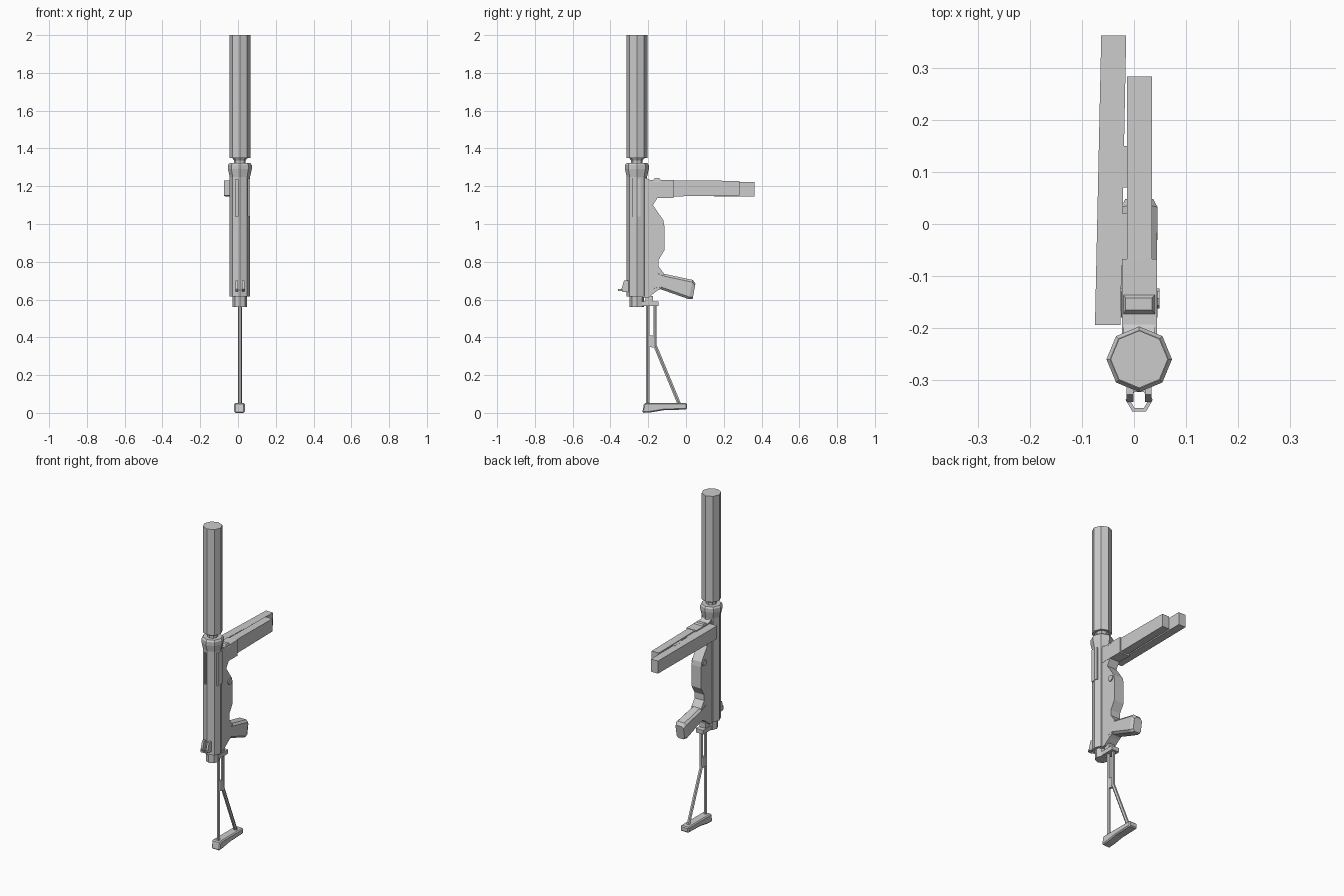
import bpy, bmesh, math
from mathutils import Vector

if "Cube" in bpy.data.objects:
    bpy.data.objects.remove(bpy.data.objects["Cube"])

CX, CY = 0.01, -0.26   # axis of the tubular body


def finish(name, bm):
    bmesh.ops.recalc_face_normals(bm, faces=bm.faces)
    me = bpy.data.meshes.new(name)
    bm.to_mesh(me)
    bm.free()
    ob = bpy.data.objects.new(name, me)
    bpy.context.collection.objects.link(ob)
    return ob


def loft(name, rings):
    """Closed skin through a list of rings with equal point counts."""
    bm = bmesh.new()
    vs = [[bm.verts.new(p) for p in r] for r in rings]
    n = len(vs[0])
    for a, b in zip(vs, vs[1:]):
        for i in range(n):
            j = (i + 1) % n
            bm.faces.new((a[i], a[j], b[j], b[i]))
    bm.faces.new(vs[0])
    bm.faces.new(vs[-1])
    return finish(name, bm)


def tube(name, profile, sides=8, cx=CX, cy=CY):
    """Faceted vertical turning from (radius, z) pairs."""
    return loft(name, [[(cx + r * math.cos(math.tau * i / sides),
                         cy + r * math.sin(math.tau * i / sides), z)
                        for i in range(sides)] for r, z in profile])


def prism(name, yz, x0, x1):
    """Side-view profile extruded across x."""
    return loft(name, [[(x, y, z) for y, z in yz] for x in (x0, x1)])


def box(name, x0, x1, y0, y1, z0, z1):
    return prism(name, [(y0, z0), (y1, z0), (y1, z1), (y0, z1)], x0, x1)


def section(x0, x1, y, z0, z1):
    return [(x0, y, z0), (x1, y, z0), (x1, y, z1), (x0, y, z1)]


def rod(name, a, b, r):
    """Six-sided bar between two (y, z) points on the centre plane."""
    a, b = Vector((CX, *a)), Vector((CX, *b))
    q = (b - a).to_track_quat('Z', 'Y')
    circle = [Vector((r * math.cos(i * math.pi / 3), r * math.sin(i * math.pi / 3), 0)) for i in range(6)]
    return loft(name, [[p + q @ c for c in circle] for p in (a, b)])


def bevel(ob, width):
    m = ob.modifiers.new("bevel", 'BEVEL')
    m.width, m.segments, m.limit_method = width, 1, 'ANGLE'
    m.angle_limit = math.radians(60)


# Octagonal tubes
tube("long_tube", [(0.055, 1.35), (0.055, 2.0)])
tube("neck", [(0.03, 1.31), (0.03, 1.335), (0.042, 1.352)])
body = tube("main_body", [(0.054, 0.615), (0.054, 1.25), (0.063, 1.29), (0.063, 1.312), (0.056, 1.322)])
tube("end_cap", [(0.038, 0.56), (0.038, 0.62)])

# Front slot cut into the body, and side cover strip
cutter = box("slot_cutter", -0.013, 0.001, -0.33, -0.295, 1.04, 1.235)
cutter.hide_render = True
cutter.hide_set(True)
m = body.modifiers.new("slot", 'BOOLEAN')
m.object, m.solver = cutter, 'EXACT'
box("cover_strip", 0.045, 0.063, -0.285, -0.24, 1.04, 1.24)

# Lower housing
housing = prism("lower_housing", [
    (-0.25, 1.14), (-0.15, 1.14), (-0.175, 1.10), (-0.12, 1.02), (-0.115, 0.99),
    (-0.115, 0.86), (-0.145, 0.81), (-0.145, 0.775), (-0.115, 0.735), (-0.13, 0.66),
    (-0.155, 0.645), (-0.20, 0.61), (-0.25, 0.61)], -0.022, 0.043)

# Hand grip: chamfered section swept outward and slightly down
def grip_ring(y0, z0, y1, z1, w, c=0.012):
    pts = []
    d = Vector((y1 - y0, z1 - z0))
    n = d.normalized() * c
    for s, y, z, k in ((-1, y0, z0, 1), (1, y0, z0, 1), (1, y1, z1, -1), (-1, y1, z1, -1)):
        edge = (CX + s * (w - c), y, z)
        side = (CX + s * w, y + k * n.x, z + k * n.y)
        pts += [side, edge] if s * k < 0 else [edge, side]
    return pts

loft("hand_grip", [grip_ring(-0.19, 0.645, -0.16, 0.755, 0.033),
                   grip_ring(-0.135, 0.655, -0.12, 0.737, 0.034),
                   grip_ring(0.015, 0.602, 0.035, 0.704, 0.035),
                   grip_ring(0.035, 0.602, 0.05, 0.685, 0.027)])

# Pivot pin seen on both sides
loft("pivot_pin", [[(x, -0.143 + 0.019 * math.cos(i * math.pi / 4),
                     1.008 + 0.019 * math.sin(i * math.pi / 4)) for i in range(8)]
                   for x in (-0.028, 0.049)])

# Socket and raised catch
box("socket", -0.023, 0.044, -0.25, -0.067, 1.138, 1.234)
loft("socket_catch", [
    [(-0.025, -0.18, 1.225), (0.045, -0.18, 1.225), (0.045, -0.13, 1.225), (-0.025, -0.13, 1.225)],
    [(-0.016, -0.165, 1.243), (0.035, -0.165, 1.243), (0.035, -0.142, 1.243), (-0.016, -0.142, 1.243)]])
prism("socket_ramp", [(-0.225, 1.23), (-0.185, 1.23), (-0.225, 1.25)], -0.02, 0.04)

# Pair of long boxes joined by a clamp
loft("inner_box", [section(-0.013, 0.035, -0.1, 1.146, 1.232),
                   section(-0.013, 0.035, 0.283, 1.15, 1.228)])
loft("outer_box", [section(-0.075, -0.026, -0.194, 1.15, 1.23),
                   section(-0.063, -0.015, 0.362, 1.145, 1.222)])
for i, (y0, y1) in enumerate(((-0.08, 0.02), (0.07, 0.15))):
    box(f"clamp_{i + 1}", -0.03, -0.005, y0, y1, 1.155, 1.226)

# Sight: flat six-sided ring with two ears
bm = bmesh.new()
loops = []
for z in (0.646, 0.656):
    for r in (0.026, 0.018):
        loops.append([bm.verts.new((CX + r * math.cos(i * math.pi / 3),
                                    -0.338 + r * math.sin(i * math.pi / 3), z)) for i in range(6)])
for a, b in ((0, 1), (1, 3), (3, 2), (2, 0)):
    for i in range(6):
        j = (i + 1) % 6
        bm.faces.new((loops[a][i], loops[a][j], loops[b][j], loops[b][i]))
finish("sight_ring", bm)
for side, s in (("left", -1), ("right", 1)):
    xs = sorted((CX + s * 0.011, CX + s * 0.024))
    prism(f"sight_ear_{side}", [(-0.30, 0.64), (-0.337, 0.64), (-0.342, 0.655),
                                (-0.328, 0.70), (-0.30, 0.70)], *xs)

# Folding rear frame
box("hinge_block", -0.015, 0.035, -0.235, -0.145, 0.565, 0.59)
box("hinge_post", -0.01, 0.03, -0.215, -0.175, 0.585, 0.62)
rod("rear_rod", (-0.203, 0.04), (-0.203, 0.57), 0.0105)
rod("short_rod", (-0.164, 0.35), (-0.164, 0.57), 0.0105)
rod("slanted_rod", (-0.164, 0.357), (-0.033, 0.04), 0.0105)
prism("rod_bridge", [(-0.203, 0.35), (-0.164, 0.345), (-0.164, 0.405),
                     (-0.178, 0.41), (-0.19, 0.41), (-0.203, 0.405)], 0.003, 0.017)

# Shoulder plate
plate = prism("shoulder_plate", [(-0.232, 0.0), (-0.185, 0.003), (-0.12, 0.014), (0.005, 0.018),
                                 (0.005, 0.052), (-0.222, 0.052)], -0.02, 0.036)
bevel(plate, 0.006)
